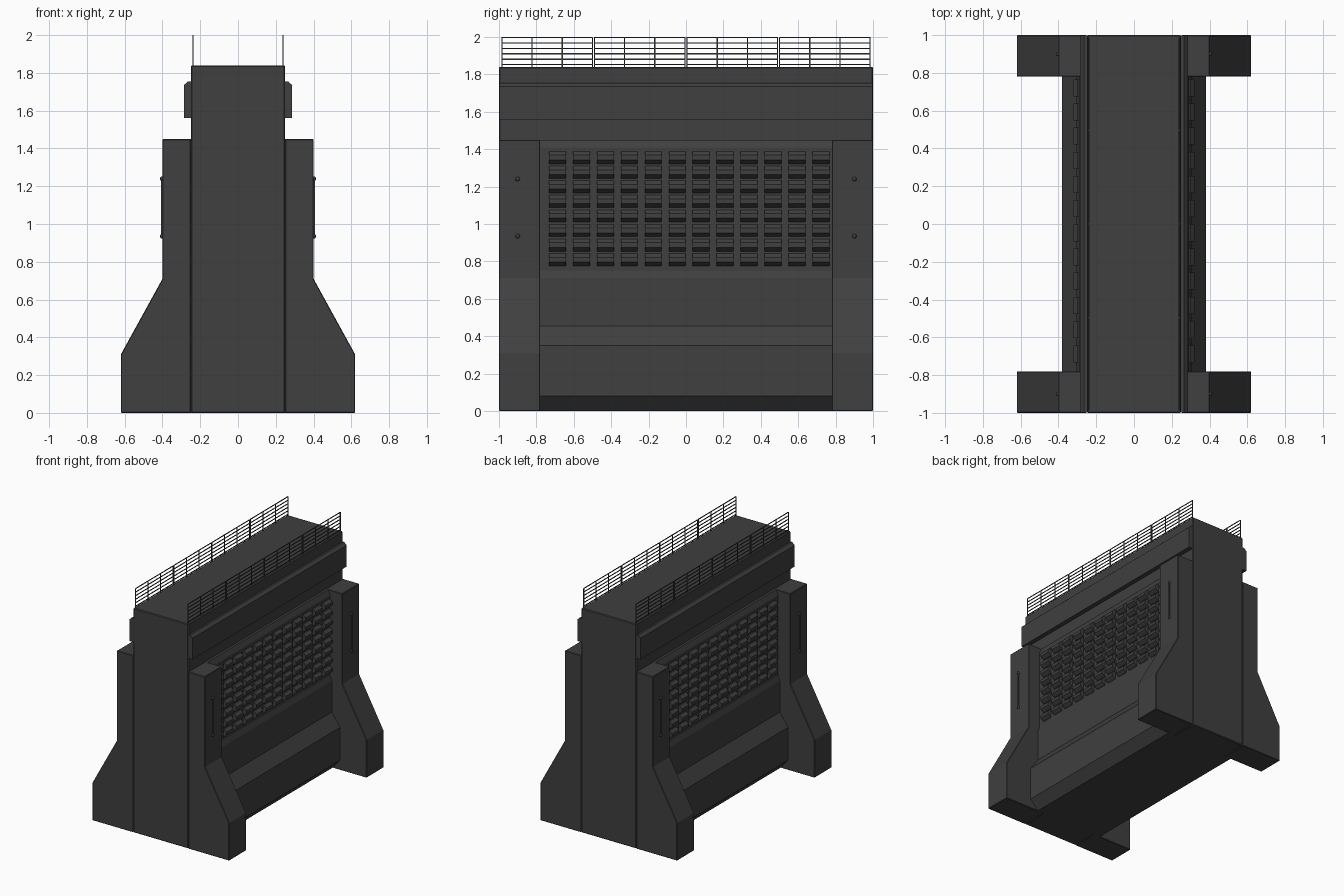
import bpy, bmesh
from mathutils import Vector

cube = bpy.data.objects.get("Cube")
if cube:
    bpy.data.objects.remove(cube, do_unlink=True)


def make_material(name, value):
    mat = bpy.data.materials.new(name)
    mat.use_nodes = True
    colour = (value, value, value, 1)
    mat.diffuse_color = colour
    bsdf = mat.node_tree.nodes["Principled BSDF"]
    bsdf.inputs["Base Color"].default_value = colour
    bsdf.inputs["Roughness"].default_value = 0.8
    return mat


DARK_GREY = make_material("dark grey", 0.05)


def finish(bm, name, bevel=0):
    bmesh.ops.recalc_face_normals(bm, faces=bm.faces)
    mesh = bpy.data.meshes.new(name)
    bm.to_mesh(mesh)
    bm.free()
    mesh.materials.append(DARK_GREY)
    obj = bpy.data.objects.new(name, mesh)
    bpy.context.collection.objects.link(obj)
    if bevel:
        mod = obj.modifiers.new("Soft edge", 'BEVEL')
        mod.width = bevel
        mod.segments = 1
    return obj


def extrude(bm, profile, y0, y1, side=1):
    """Extrude an (x, z) outline along y; side -1 mirrors it."""
    face = bm.faces.new([bm.verts.new((side * x, y0, z)) for x, z in profile])
    out = bmesh.ops.extrude_face_region(bm, geom=[face])
    moved = [v for v in out["geom"] if isinstance(v, bmesh.types.BMVert)]
    bmesh.ops.translate(bm, verts=moved, vec=(0, y1 - y0, 0))


def box(bm, centre, size):
    verts = bmesh.ops.create_cube(bm, size=1)["verts"]
    bmesh.ops.scale(bm, verts=verts, vec=size)
    bmesh.ops.translate(bm, verts=verts, vec=centre)


# Central wall
bm = bmesh.new()
box(bm, (0, 0, 0.92), (0.5, 2, 1.84))
finish(bm, "central_wall", 0.006)

LEG = [(0.25, 0), (0.62, 0), (0.62, 0.31), (0.4, 0.71), (0.4, 1.45), (0.25, 1.45)]
CORNICE = [(0.24, 1.56), (0.287, 1.56), (0.287, 1.735), (0.265, 1.755), (0.24, 1.755)]
INFILL = [(0.24, 0), (0.31, 0), (0.38, 0.08), (0.38, 0.35), (0.305, 0.455),
          (0.305, 0.71), (0.29, 0.75), (0.29, 1.41), (0.27, 1.45), (0.24, 1.45)]

for side, label in ((1, "left"), (-1, "right")):
    # Buttress legs at both ends
    for y0, y1, end in ((-1, -0.78, "front"), (0.78, 1, "back")):
        bm = bmesh.new()
        extrude(bm, LEG, y0, y1, side)
        finish(bm, f"{end}_{label}_buttress", 0.004)

        # Grab bar with a round bolt at each end
        bm = bmesh.new()
        y = (y0 + y1) / 2 + (-0.01 if y0 < 0 else 0.01)
        for z in (0.935, 1.24):
            verts = bmesh.ops.create_uvsphere(
                bm, u_segments=10, v_segments=6, radius=0.012)["verts"]
            bmesh.ops.translate(bm, verts=verts, vec=(side * 0.402, y, z))
        box(bm, (side * 0.403, y, 1.0875), (0.008, 0.008, 0.305))
        finish(bm, f"{end}_{label}_grab_bar")

    # Cornice band along the upper wall
    bm = bmesh.new()
    extrude(bm, CORNICE, -0.998, 0.998, side)
    finish(bm, f"{label}_cornice")

    # Infill panel with stepped plinth between the legs
    bm = bmesh.new()
    extrude(bm, INFILL, -0.785, 0.785, side)
    finish(bm, f"{label}_infill_panel")

    # Grid of hooded louvres
    bm = bmesh.new()
    for row in range(8):
        top = 1.388 - row * 0.078
        hood = [(0.285, top), (0.298, top), (0.32, top - 0.02),
                (0.32, top - 0.045), (0.293, top - 0.066), (0.285, top - 0.066)]
        for col in range(12):
            y = -0.687 + col * 0.128
            extrude(bm, hood, y - 0.045, y + 0.045, side)
    finish(bm, f"{label}_louvres")

    # Railing in four sections
    bm = bmesh.new()
    x = side * 0.238
    for section in range(4):
        mid = -0.7425 + section * 0.495
        for i in range(4):
            y = mid - 0.242 + i * 0.1613
            box(bm, (x, y, 1.917), (0.005, 0.006, 0.162))
        for i in range(6):
            box(bm, (x, mid, 1.997 - i * 0.029), (0.005, 0.487, 0.006))
    finish(bm, f"{label}_railing")
